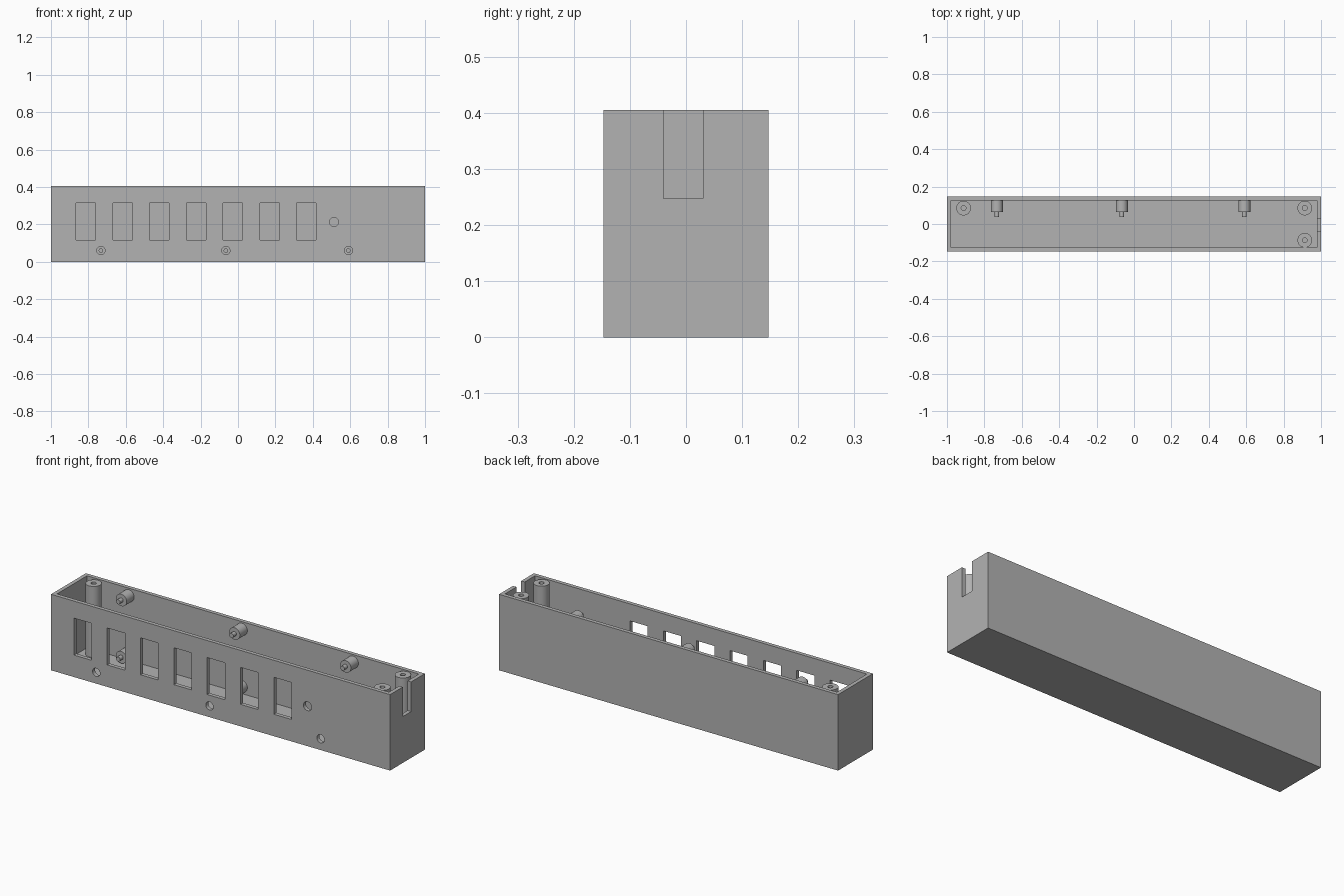
import bpy
import math

cube = bpy.data.objects.get("Cube")
if cube:
    bpy.data.objects.remove(cube, do_unlink=True)

grey = bpy.data.materials.new("plain_grey")
grey.use_nodes = True
colour = (0.45, 0.45, 0.45, 1)
grey.diffuse_color = colour
grey.node_tree.nodes["Principled BSDF"].inputs["Base Color"].default_value = colour


def box(name, low, high):
    centre = [(a + b) / 2 for a, b in zip(low, high)]
    bpy.ops.mesh.primitive_cube_add(size=1, location=centre)
    ob = bpy.context.object
    ob.name = name
    ob.scale = [b - a for a, b in zip(low, high)]
    bpy.ops.object.transform_apply(location=True, rotation=True, scale=True)
    ob.data.materials.append(grey)
    return ob


def rod(name, start, length, radius, axis):
    centre = list(start)
    centre["xyz".index(axis)] += length / 2
    turn = (math.pi / 2, 0, 0) if axis == "y" else (0, 0, 0)
    bpy.ops.mesh.primitive_cylinder_add(vertices=32, radius=radius, depth=abs(length),
                                        location=centre, rotation=turn)
    ob = bpy.context.object
    ob.name = name
    bpy.ops.object.transform_apply(location=True, rotation=True, scale=True)
    ob.data.materials.append(grey)
    return ob


def combine(target, tool, operation="DIFFERENCE"):
    mod = target.modifiers.new("combine", "BOOLEAN")
    mod.operation = operation
    mod.solver = "EXACT"
    mod.object = tool
    bpy.context.view_layer.objects.active = target
    bpy.ops.object.modifier_apply(modifier=mod.name)
    bpy.data.objects.remove(tool, do_unlink=True)


def smooth(ob):
    bpy.ops.object.select_all(action="DESELECT")
    ob.select_set(True)
    bpy.context.view_layer.objects.active = ob
    bpy.ops.object.shade_smooth_by_angle(angle=math.radians(30))


# Open-topped case with thin walls
WIDTH, DEPTH, HEIGHT, WALL = 1, 0.147, 0.405, 0.021
IN_X, IN_Y = WIDTH - WALL, DEPTH - WALL
case = box("case", (-WIDTH, -DEPTH, 0), (WIDTH, DEPTH, HEIGHT))
combine(case, box("cavity", (-IN_X, -IN_Y, WALL), (IN_X, IN_Y, HEIGHT + 0.1)))

# Cable slot in the end wall
combine(case, box("slot", (IN_X - 0.01, -0.04, 0.247), (WIDTH + 0.1, 0.03, HEIGHT + 0.1)))

# Row of switch windows in the front wall
for i in range(7):
    x = -0.813 + i * 0.1965
    combine(case, box("window", (x - 0.052, -DEPTH - 0.1, 0.117),
                      (x + 0.052, -IN_Y + 0.01, 0.314)))

# Round holes in the front wall
PEG_X = (-0.733, -0.065, 0.59)
for x, z, r in [(0.513, 0.213, 0.024)] + [(x, 0.06, 0.022) for x in PEG_X]:
    combine(case, rod("hole", (x, -DEPTH - 0.05, z), 0.08, r, "y"))
smooth(case)

# Two rows of stepped pegs on the back wall
for row, z in (("lower", 0.06), ("upper", 0.365)):
    for i, x in enumerate(PEG_X):
        peg = rod(f"{row}_peg_{i + 1}", (x, IN_Y + 0.005, z), -0.068, 0.032, "y")
        combine(peg, rod("pin", (x, 0.08, z), -0.043, 0.012, "y"), "UNION")
        smooth(peg)

# Screw posts in three corners
for name, x, y in (("back_right", -0.911, 0.085),
                   ("back_left", 0.913, 0.085),
                   ("front_left", 0.913, -0.087)):
    post = rod(name + "_screw_post", (x, y, WALL - 0.005), 0.384, 0.039, "z")
    combine(post, rod("screw_hole", (x, y, 0.25), 0.2, 0.013, "z"))
    smooth(post)
